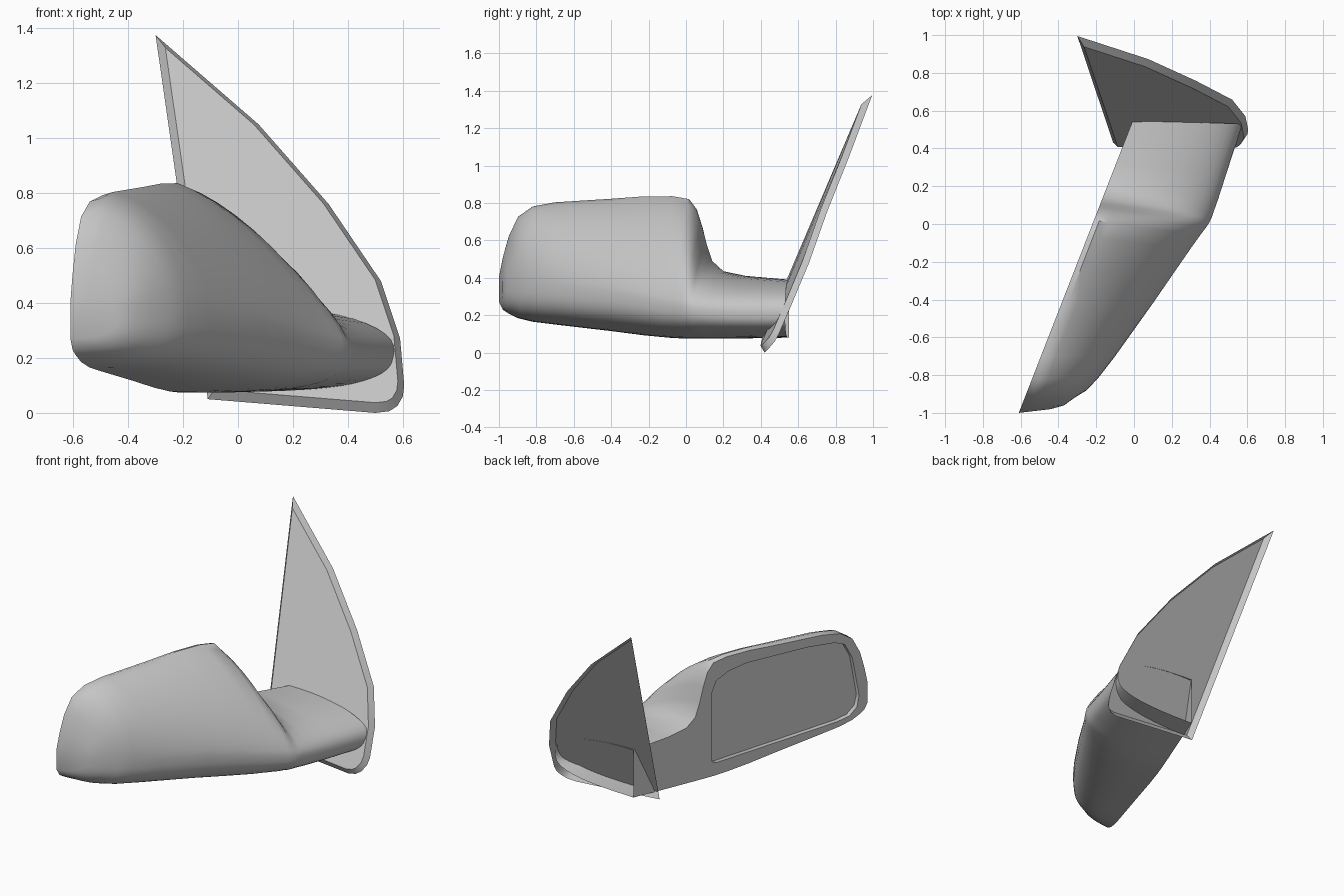
import bpy
import bmesh
from math import sin, cos, pi, radians
from mathutils import Vector

cube = bpy.data.objects.get("Cube")
if cube:
    bpy.data.objects.remove(cube, do_unlink=True)

grey = bpy.data.materials.new("plain grey")
grey.use_nodes = True
grey.diffuse_color = (0.56, 0.56, 0.56, 1)
grey.node_tree.nodes["Principled BSDF"].inputs["Base Color"].default_value = (0.56, 0.56, 0.56, 1)


def make_object(name, bm):
    mesh = bpy.data.meshes.new(name)
    bm.to_mesh(mesh)
    bm.free()
    mesh.materials.append(grey)
    obj = bpy.data.objects.new(name, mesh)
    bpy.context.collection.objects.link(obj)
    return obj


def activate(obj):
    bpy.ops.object.select_all(action='DESELECT')
    obj.select_set(True)
    bpy.context.view_layer.objects.active = obj


def wall_x(y):
    """Plan line of the flat wall that holds the mirror glass."""
    return 0.39 * (y + 1) - 0.61


GLASS_NORMAL = Vector((-0.93, 0.36, 0)).normalized()

# Housing stations: y at the wall, y skew, outer x, top z, widest z, bottom z, roundness
STATIONS = [
    (-1.0, .02, -.44, .42, .36, .27, 2.5),
    (-.98, .02, -.37, .52, .37, .23, 2.3),
    (-.95, .03, -.315, .63, .37, .21, 2.2),
    (-.9, .02, -.25, .73, .37, .185, 2),
    (-.82, .01, -.185, .785, .37, .165, 1.9),
    (-.7, 0, -.1, .808, .36, .15, 1.7),
    (-.4, -.02, .1, .828, .33, .115, 1.5),
    (-.22, -.04, .21, .842, .3, .092, 1.42),
    (-.07, -.06, .3, .843, .27, .078, 1.38),
    (.02, -.08, .35, .828, .26, .074, 1.36),
    (.06, -.08, .38, .775, .25, .074, 1.4),
    (.09, -.08, .4, .68, .25, .074, 1.45),
    (.11, -.08, .41, .58, .24, .074, 1.5),
    (.14, -.08, .42, .49, .24, .074, 1.7),
    (.2, -.07, .445, .435, .23, .075, 1.9),
    (.32, -.05, .49, .41, .22, .076, 2.1),
    (.55, -.02, .575, .39, .215, .08, 2.2),
]


def section(bm, station, steps=12):
    """One ring: along the bottom, round the outside, back over the top."""
    y, skew, outer, top, wide, bottom, power = station
    inner = wall_x(y)
    ring = []
    for i in range(2 * steps + 1):
        t = (i / steps - 1) * pi / 2
        n = power if t > 0 else 3
        u = max(cos(t), 0) ** (2 / n)
        w = abs(sin(t)) ** (2 / n)
        z = wide + w * ((top if t > 0 else bottom) - wide)
        if i in (0, 2 * steps):
            u = 0
        # Softened rear edge over the housing, sharp along the arm
        if i == 2 * steps and y < 0.1:
            z -= 0.016
        ring.append(bm.verts.new((inner + u * (outer - inner), y + u * skew, z)))
    return ring


# Housing and arm, lofted as one body
bm = bmesh.new()
rings = [section(bm, s) for s in STATIONS]
for a, b in zip(rings, rings[1:]):
    for i in range(len(a)):
        j = (i + 1) % len(a)
        bm.faces.new((a[i], a[j], b[j], b[i]))
bm.faces.new(rings[0])
bm.faces.new(rings[-1])
bmesh.ops.recalc_face_normals(bm, faces=bm.faces)
housing = make_object("mirror_housing", bm)

# Glass outline on the wall as y, z
GLASS = [
    (.03, .17), (.03, .62), (0, .69), (-.08, .73), (-.2, .75), (-.6, .74),
    (-.78, .72), (-.85, .69), (-.9, .59), (-.945, .33), (-.93, .26),
    (-.88, .215), (-.8, .2), (0, .155),
]


def panel(name, margin, back, front):
    """Solid slab with the glass outline, between two offsets from the wall."""
    bm = bmesh.new()
    face = bm.faces.new([bm.verts.new(Vector((wall_x(y), y, z)) + GLASS_NORMAL * back)
                         for y, z in GLASS])
    if margin:
        bmesh.ops.inset_individual(bm, faces=[face], thickness=margin, use_even_offset=True)
        bmesh.ops.delete(bm, geom=[f for f in bm.faces if f != face], context='FACES')
    moved = bmesh.ops.extrude_face_region(bm, geom=[face], use_keep_orig=True)["geom"]
    bmesh.ops.translate(bm, vec=GLASS_NORMAL * (front - back),
                        verts=[v for v in moved if isinstance(v, bmesh.types.BMVert)])
    bmesh.ops.recalc_face_normals(bm, faces=bm.faces)
    return make_object(name, bm)


# Recess for the glass
cutter = panel("glass_recess_cutter", 0, -0.045, 0.05)
cutter.hide_render = True
cut = housing.modifiers.new("recess", 'BOOLEAN')
cut.operation = 'DIFFERENCE'
cut.solver = 'EXACT'
cut.object = cutter
activate(housing)
bpy.ops.object.modifier_apply(modifier=cut.name)
bpy.data.objects.remove(cutter, do_unlink=True)

# Open the hollow end of the arm
bm = bmesh.new()
bm.from_mesh(housing.data)
ends = [f for f in bm.faces if f.normal.y > 0.9 and f.calc_center_median().y > 0.5]
bmesh.ops.delete(bm, geom=ends, context='FACES')
bm.to_mesh(housing.data)
bm.free()
activate(housing)
bpy.ops.object.shade_smooth_by_angle(angle=radians(40))

# Mirror glass
panel("mirror_glass", 0.008, -0.046, -0.03)

# Sail plate: gently curved front with a sloping lip, open at the back
SAIL = [(-.11, .43, .05), (.5, .42, 0), (.55, .428, .006), (.58, .445, .025),
        (.6, .475, .06), (.605, .497, .1), (.59, .57, .27), (.52, .658, .48),
        (.33, .757, .76), (.075, .873, 1.05), (-.3, .995, 1.375)]
bm = bmesh.new()
face = bm.faces.new([bm.verts.new(p) for p in SAIL])
bm.normal_update()
bmesh.ops.inset_individual(bm, faces=[face], thickness=0.025, depth=0.035, use_even_offset=True)
make_object("sail_plate", bm)
activate(bpy.data.objects["sail_plate"])
bpy.ops.object.shade_smooth_by_angle(angle=radians(30))
